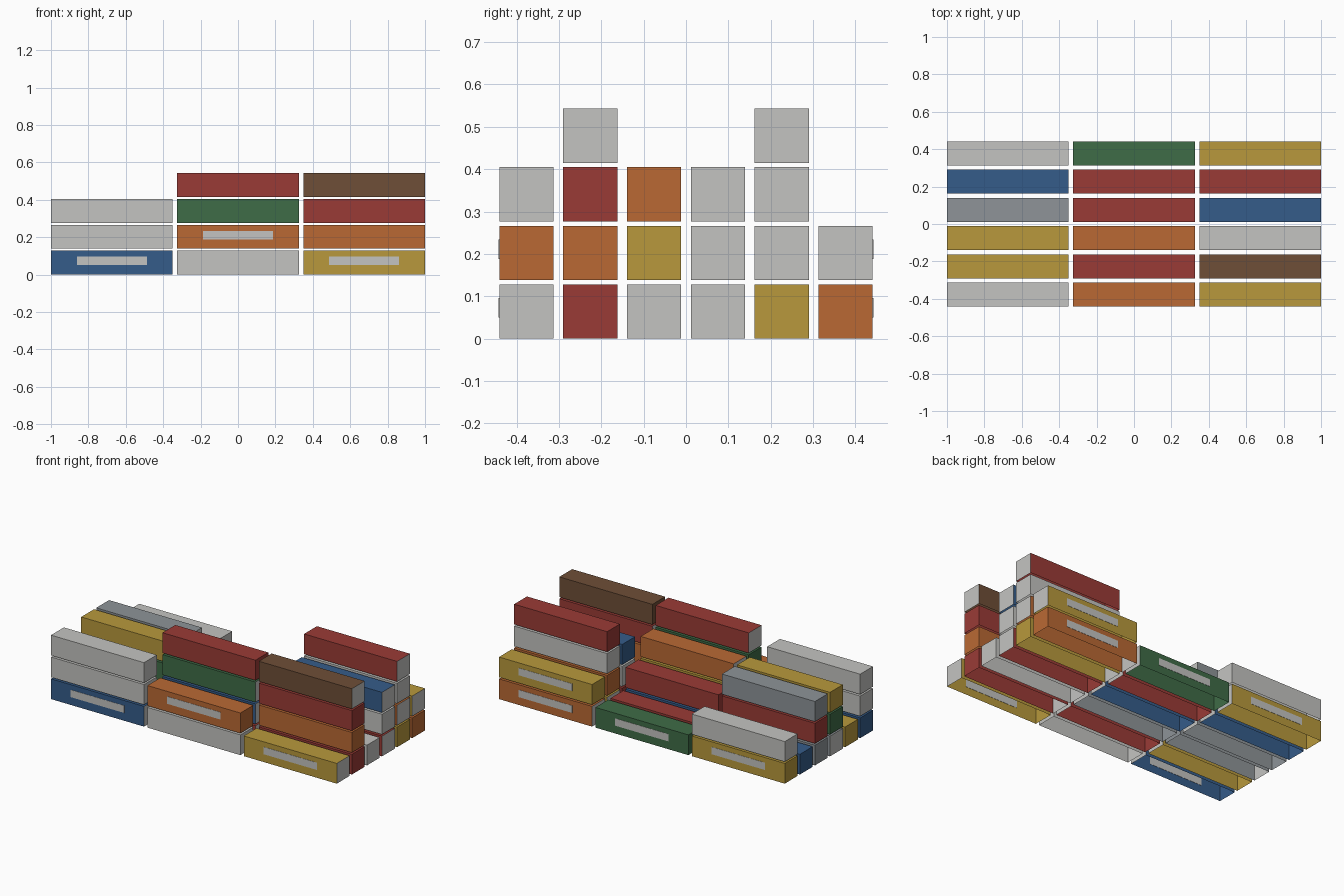
import bpy, bmesh

if "Cube" in bpy.data.objects:
    bpy.data.objects.remove(bpy.data.objects["Cube"])

# Container size and stack spacing
L, W, H = 0.651, 0.128, 0.128
PX, PY, PZ = 0.6745, 0.1507, 0.1383


def lin(v):
    v /= 255
    return v / 12.92 if v <= 0.04045 else ((v + 0.055) / 1.055) ** 2.4


def material(name, rgb):
    m = bpy.data.materials.new(name)
    m.diffuse_color = (*[lin(c) for c in rgb], 1)
    m.use_nodes = True
    m.node_tree.nodes["Principled BSDF"].inputs["Base Color"].default_value = m.diffuse_color
    return m


MATS = {
    'w': material("pale_grey", (196, 196, 193)),
    'r': material("red", (154, 59, 54)),
    'o': material("orange", (186, 105, 52)),
    'y': material("mustard", (184, 153, 60)),
    'g': material("green", (63, 108, 71)),
    'b': material("blue", (53, 92, 138)),
    's': material("slate_grey", (142, 148, 152)),
    'n': material("brown", (110, 78, 55)),
}

# Rows front to back; each has left, middle and right stacks, listed bottom
# to top. Capitals mark containers with the pale door at the left (-x) end.
ROWS = [
    ("bww", "wO", "y"),
    ("y", "rbgR", "RORn"),
    ("Sgy", "sYO", "w"),
    ("srs", "br", "rwb"),
    ("b", "r", "Yowr"),
    ("yw", "g", "Oy"),
]


def quad(bm, pts, mat):
    f = bm.faces.new([bm.verts.new(p) for p in pts])
    f.material_index = mat


def container(name, x, y, z, code, plate_side):
    bm = bmesh.new()
    bmesh.ops.create_cube(bm, size=1)
    for v in bm.verts:
        v.co = (x + v.co.x * L, y + v.co.y * W, z + (v.co.z + 0.5) * H)
    bm.normal_update()
    # Pale door end
    door = -1 if code.isupper() else 1
    for f in bm.faces:
        if f.normal.x * door > 0.5:
            f.material_index = 1
    # Open underside
    bmesh.ops.delete(bm, geom=[f for f in bm.faces if f.normal.z < -0.5],
                     context='FACES_ONLY')
    # Thin plain panel on the outward long side
    if plate_side:
        ret = bmesh.ops.create_cube(bm, size=1)
        for v in ret["verts"]:
            v.co = (x + v.co.x * 0.374,
                    y + plate_side * W / 2 + v.co.y * 0.003,
                    z + 0.073 + v.co.z * 0.046)
        for f in {f for v in ret["verts"] for f in v.link_faces}:
            f.material_index = 1
    me = bpy.data.meshes.new(name)
    bm.to_mesh(me)
    bm.free()
    me.materials.append(MATS[code.lower()])
    me.materials.append(MATS['w'])
    ob = bpy.data.objects.new(name, me)
    bpy.context.collection.objects.link(ob)


for r, row in enumerate(ROWS):
    for b, stack in enumerate(row):
        for t, code in enumerate(stack):
            side = {0: -1, 5: 1}.get(r, 0) if code != 'w' else 0
            container(f"container_row{r + 1}_bay{b + 1}_tier{t + 1}",
                      (b - 1) * PX, (r - 2.5) * PY, t * PZ, code, side)
